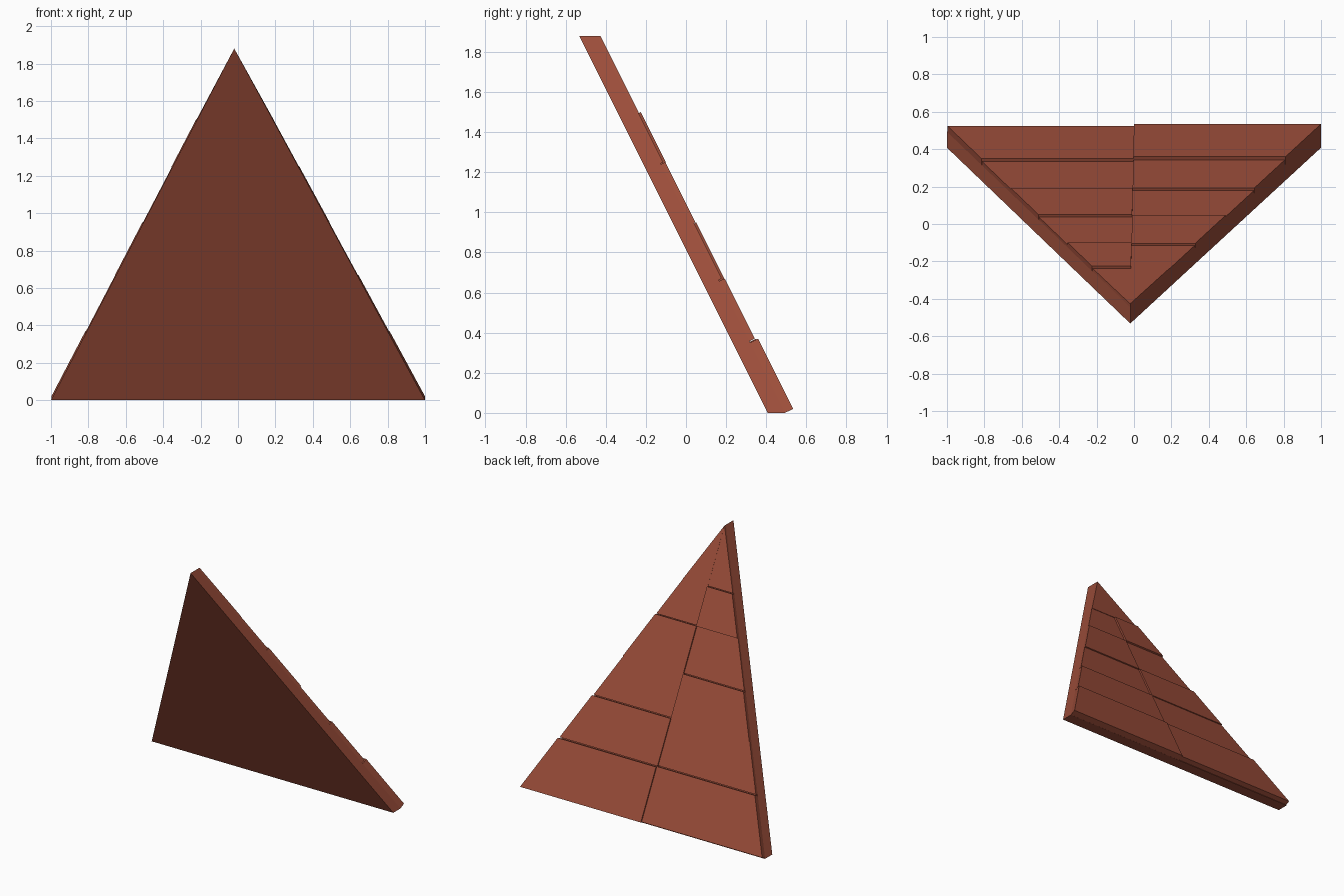
import bpy

if "Cube" in bpy.data.objects:
    bpy.data.objects.remove(bpy.data.objects["Cube"])

H, APEX_X, FRONT_Y = 1.88, -0.02, 0.408   # height, apex position, front bottom edge
BASE = 0.087                              # backing depth along y

mat = bpy.data.materials.new("terracotta red")
mat.diffuse_color = (0.33, 0.075, 0.042, 1)
mat.use_nodes = True
mat.node_tree.nodes["Principled BSDF"].inputs["Base Color"].default_value = mat.diffuse_color


def make(name, verts, faces):
    me = bpy.data.meshes.new(name)
    me.from_pydata(verts, [], faces)
    me.validate()
    me.materials.append(mat)
    ob = bpy.data.objects.new(name, me)
    bpy.context.collection.objects.link(ob)
    return ob


def point(x, z, d):
    """Point at depth d behind the sloping front plane."""
    return (x, FRONT_Y - 0.5 * z + d, z)


def edge_x(side, z):
    return side + (APEX_X - side) * z / H


# triangular backing panel
tri = [(-1, 0), (1, 0), (APEX_X, H)]
make("roof_backing",
     [point(x, z, 0) for x, z in tri] + [point(x, z, BASE) for x, z in tri],
     [(0, 1, 2), (5, 4, 3), (0, 3, 4, 1), (1, 4, 5, 2), (2, 5, 3, 0)])

# two columns of overlapping shingles with slightly uneven thickness
rows = [0.02, 0.37, 0.67, 0.95, 1.25, 1.5, H]
depths = {-1: [.127, .111, .118, .104, .117, .105],
          1: [.137, .12, .105, .114, .103, .106]}


def shingle(side, i, depth):
    verts = []
    for z in (rows[i], rows[i + 1]):
        # ends are cut square to the slope, except at the tip
        zi = z if z == H else max(0, z - 0.4 * (depth - BASE))
        for zz, d in ((zi, BASE - 0.002), (z, depth)):
            verts.append(point(APEX_X * zi / H, zz, d))
            verts.append(point(edge_x(side, zi), zz, d))
    if rows[i + 1] == H:                  # top shingle ends in a point
        verts = verts[:4] + [verts[4], verts[6]]
        faces = [(0, 1, 3, 2), (0, 4, 1), (2, 3, 5), (0, 2, 5, 4), (1, 4, 5, 3)]
    else:
        faces = [(0, 1, 3, 2), (4, 6, 7, 5), (0, 4, 5, 1),
                 (2, 3, 7, 6), (0, 2, 6, 4), (1, 5, 7, 3)]
    if side > 0:
        faces = [f[::-1] for f in faces]
    name = "shingle_%s_%d" % ("right" if side > 0 else "left", i + 1)
    make(name, verts, faces)


for side, ds in depths.items():
    for i, d in enumerate(ds):
        shingle(side, i, d)
